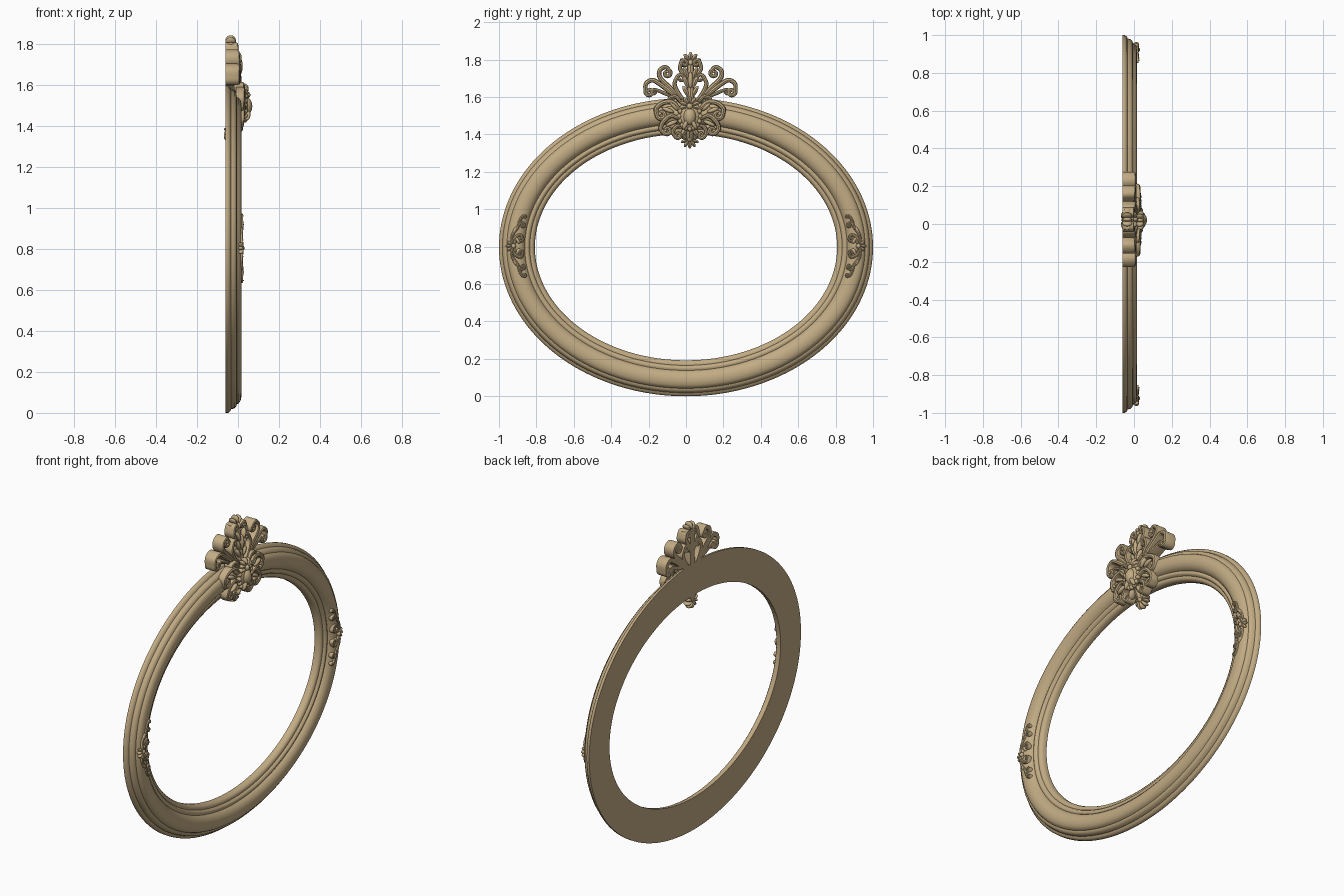
import bpy, bmesh, math
from mathutils import Vector, Matrix

if "Cube" in bpy.data.objects:
    bpy.data.objects.remove(bpy.data.objects["Cube"])

gold = bpy.data.materials.new("antique_gold")
gold.diffuse_color = (0.54, 0.41, 0.23, 1)
gold.use_nodes = True
gold.node_tree.nodes["Principled BSDF"].inputs["Base Color"].default_value = gold.diffuse_color


def finish(bm, name, angle=40):
    bmesh.ops.recalc_face_normals(bm, faces=bm.faces)
    me = bpy.data.meshes.new(name)
    bm.to_mesh(me)
    bm.free()
    me.materials.append(gold)
    ob = bpy.data.objects.new(name, me)
    bpy.context.collection.objects.link(ob)
    bpy.ops.object.select_all(action='DESELECT')
    ob.select_set(True)
    bpy.context.view_layer.objects.active = ob
    bpy.ops.object.shade_smooth_by_angle(angle=math.radians(angle))
    return ob


def skin(bm, rings, closed):
    """Join equal vertex rings into a surface."""
    vs = [[bm.verts.new(p) for p in r] for r in rings]
    n, m = len(vs), len(vs[0])
    for i in range(n if closed else n - 1):
        a, b = vs[i], vs[(i + 1) % n]
        for j in range(m):
            k = (j + 1) % m
            bm.faces.new((a[j], a[k], b[k], b[j]))
    if not closed:
        bm.faces.new(vs[0])
        bm.faces.new(vs[-1])


def smooth_path(pts, steps=7):
    """Catmull-Rom through 2D points."""
    p = [Vector(q) for q in pts]
    p = [2 * p[0] - p[1]] + p + [2 * p[-1] - p[-2]]
    out = []
    for a, b, c, d in zip(p, p[1:], p[2:], p[3:]):
        for i in range(steps):
            t = i / steps
            out.append(0.5 * (2 * b + (c - a) * t + (2 * a - 5 * b + 4 * c - d) * t * t
                              + (3 * b - a - 3 * c + d) * t ** 3))
    return out + [p[-2]]


def scroll(bm, pts, w0, w1, x0, xa, xb, curl=0, turn=1, yc=0.0, sides=(1, -1)):
    """Round-fronted ribbon in the y-z plane, from back x0 to front xa..xb, ending in a volute."""
    path = smooth_path(pts)
    if curl:
        d = (path[-1] - path[-2]).normalized()
        h, pos = math.atan2(d.y, d.x), path[-1].copy()
        for i in range(18):
            r = curl * (1 - 0.7 * i / 18)
            h += turn * 0.38
            pos = pos + Vector((math.cos(h), math.sin(h))) * r * 0.38
            path.append(pos)
    n = len(path)
    for s in sides:
        rings = []
        for i, p in enumerate(path):
            t = i / (n - 1)
            d = (path[min(i + 1, n - 1)] - path[max(i - 1, 0)]).normalized()
            nor = Vector((-d.y, d.x))
            w = (w0 + (w1 - w0) * t) * (0.55 + 0.45 * min(1, 6 * t))
            xf = xa + (xb - xa) * t
            ring = []
            for f, dx in ((-1, None), (-1, 1.0), (-.7, .3), (0, 0), (.7, .3), (1, 1.0), (1, None)):
                q = p + nor * w * f
                ring.append((x0 if dx is None else xf - dx * w, yc + s * q.x, q.y))
            rings.append(ring)
        skin(bm, rings, False)
        if curl:  # button in the eye of the volute
            e = path[-4]
            blob(bm, xb - .002, yc + s * e.x, e.y, .008, curl * .4, curl * .4)


def blob(bm, x, y, z, rx, ry, rz, rot=0):
    m = Matrix.Translation((x, y, z)) @ Matrix.Rotation(rot, 4, 'X') @ Matrix.Diagonal((rx, ry, rz, 1))
    bmesh.ops.create_uvsphere(bm, u_segments=12, v_segments=8, radius=1, matrix=m)


def shell(bm, x, y, z, r, a0, a1, n, rx, fat=.2):
    """Fan of petals, angles in degrees from +z."""
    for i in range(n):
        a = math.radians(a0 + (a1 - a0) * i / (n - 1))
        blob(bm, x, y + math.sin(a) * r * .58, z + math.cos(a) * r * .58, rx, r * fat, r * .44, -a)
    blob(bm, x + rx * .4, y, z, rx, r * .32, r * .32)


# oval moulding: profile of (inset from outer edge, x)
profile = [(0, -.06), (0, -.048), (.008, -.038), (.018, -.034), (.022, -.018), (.032, -.008),
           (.042, -.006), (.047, .004), (.06, .013), (.08, .017), (.10, .016), (.118, .010),
           (.132, -.002), (.138, -.012), (.148, -.007), (.158, -.010), (.165, -.022),
           (.175, -.020), (.186, -.028), (.192, -.04), (.192, -.06)]
bm = bmesh.new()
rings = []
for i in range(144):
    a = math.tau * i / 144
    rings.append([(x, (1 - d) * math.cos(a), .797 + (.797 - d) * math.sin(a)) for d, x in profile])
skin(bm, rings, True)
finish(bm, "oval_frame", 50)

YC = 0.024
# pierced crest standing above the frame
bm = bmesh.new()
B = -.06
scroll(bm, [(.05, 1.57), (.10, 1.62), (.165, 1.67), (.205, 1.69), (.238, 1.67), (.24, 1.625)],
       .014, .010, B, .015, .005, .020, -1, YC)
scroll(bm, [(.05, 1.58), (.10, 1.64), (.16, 1.70), (.165, 1.74), (.135, 1.76), (.11, 1.74)],
       .014, .009, B, .015, 0, .020, 1, YC)
scroll(bm, [(.03, 1.58), (.065, 1.62), (.085, 1.67), (.07, 1.71)], .013, .008, B, .02, 0, .020, 1, YC)
scroll(bm, [(.01, 1.66), (.03, 1.71), (.055, 1.75), (.05, 1.785)], .013, .009, B, .01, -.005, .018, 1, YC)
scroll(bm, [(.10, 1.60), (.15, 1.625), (.19, 1.64)], .011, .006, B, .01, .0, .014, -1, YC)
finish(bm, "crest_scrolls")

bm = bmesh.new()
scroll(bm, [(0, 1.56), (0, 1.64), (0, 1.72), (0, 1.79)], .022, .018, B, .022, -.008, yc=YC, sides=(1,))
for s in (1, -1):
    for z, t in ((1.63, .5), (1.68, .4), (1.73, .35)):
        blob(bm, 0, YC + s * .024, z, .018, .012, .034, -s * t)
blob(bm, .005, YC, 1.69, .018, .014, .045)
shell(bm, -.036, YC, 1.782, .058, -105, 105, 7, .026)
finish(bm, "crest_shell")

# lower scrolls lying over the moulding
bm = bmesh.new()
scroll(bm, [(.05, 1.53), (.09, 1.57), (.14, 1.57), (.178, 1.54), (.175, 1.50)],
       .015, .011, -.01, .04, .025, .024, -1, YC - .004)
scroll(bm, [(.05, 1.48), (.10, 1.50), (.14, 1.47), (.155, 1.43), (.135, 1.405)],
       .014, .010, -.02, .04, .022, .020, -1, YC - .004)
scroll(bm, [(.04, 1.45), (.075, 1.44), (.09, 1.41), (.075, 1.385)],
       .012, .009, -.03, .035, .015, .016, -1, YC - .004)
scroll(bm, [(.04, 1.56), (.07, 1.60), (.10, 1.60)], .011, .008, -.02, .035, .025, .014, -1, YC - .004)
for s in (1, -1):
    for y, z, r in ((.12, 1.53, 1.2), (.10, 1.46, 2.0), (.085, 1.55, .8)):
        blob(bm, .024, YC + s * y, z, .015, .012, .034, -s * r)
finish(bm, "lower_scrolls")

# central cartouche with raised boss
bm = bmesh.new()
blob(bm, .022, .02, 1.5, .03, .062, .078)
blob(bm, .035, .02, 1.495, .035, .036, .048)
shell(bm, .03, .02, 1.55, .055, -100, 100, 7, .022)
for i in range(16):
    a = math.tau * i / 16
    blob(bm, .032, .02 + .056 * math.cos(a), 1.497 + .068 * math.sin(a), .015, .012, .013)
for s in (1, -1):
    blob(bm, .045, .02 + s * .022, 1.455, .016, .012, .032, s * .5)
finish(bm, "cartouche")

# pendant dropping into the opening
bm = bmesh.new()
scroll(bm, [(0, 1.46), (0, 1.42), (0, 1.38), (0, 1.35)], .03, .02, -.06, .03, -.035, yc=.02, sides=(1,))
shell(bm, -.045, .02, 1.375, .05, 75, 285, 7, .024)
for s in (1, -1):
    blob(bm, 0, .02 + s * .03, 1.415, .025, .014, .035, s * .5)
finish(bm, "pendant_shell")

# small applied ornament on both sides of the oval
bm = bmesh.new()
for v in (1, -1):
    z = lambda h: .803 + v * h
    scroll(bm, [(.935, z(.01)), (.915, z(.045)), (.885, z(.06)), (.872, z(.04))],
           .009, .006, .0, .025, .022, .011, v, 0)
    scroll(bm, [(.935, z(.03)), (.925, z(.065)), (.90, z(.10)), (.885, z(.125)), (.868, z(.12))],
           .009, .006, .0, .025, .024, .010, v, 0)
    scroll(bm, [(.90, z(.09)), (.89, z(.13)), (.878, z(.155)), (.866, z(.163))],
           .008, .005, .0, .026, .024, .007, v, 0)
    for s in (1, -1):
        blob(bm, .014, s * .915, z(.085), .011, .009, .022, v * s * .5)
        blob(bm, .014, s * .90, z(.03), .011, .010, .02, -v * s * .6)
for s in (1, -1):
    shell(bm, .013, s * .922, .803, .042, 90 * s - 110, 90 * s + 110, 7, .014)
finish(bm, "side_ornaments")
